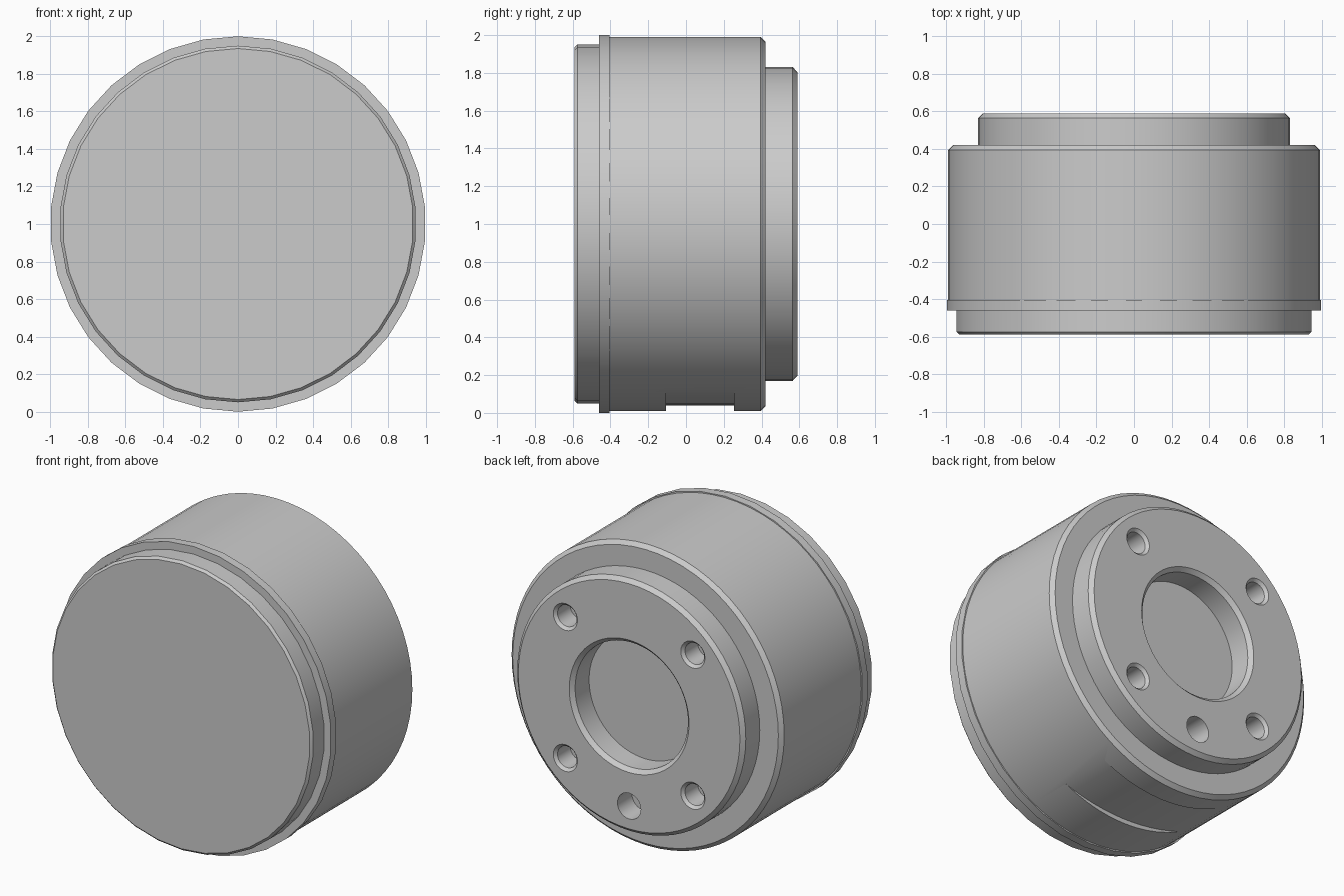
import bpy, bmesh, math
from mathutils import Matrix, Vector

cube = bpy.data.objects.get("Cube")
if cube:
    bpy.data.objects.remove(cube, do_unlink=True)

# Single plain metal colour
metal = bpy.data.materials.new("grey_metal")
metal.use_nodes = True
grey = (0.6, 0.6, 0.6, 1)
metal.diffuse_color = grey
metal.node_tree.nodes["Principled BSDF"].inputs["Base Color"].default_value = grey


def finish(name, bm):
    bmesh.ops.recalc_face_normals(bm, faces=bm.faces)
    mesh = bpy.data.meshes.new(name)
    bm.to_mesh(mesh)
    bm.free()
    mesh.materials.append(metal)
    obj = bpy.data.objects.new(name, mesh)
    bpy.context.collection.objects.link(obj)
    return obj


def lathe(name, profile, sides, x=0.0, z=1.0):
    """Turn (radius, y) points about a y-parallel axis and cap both ends."""
    bm = bmesh.new()
    rings = []
    for r, y in profile:
        ring = []
        for i in range(sides):
            a = 2 * math.pi * i / sides
            ring.append(bm.verts.new((x + r * math.sin(a), y, z + r * math.cos(a))))
        rings.append(ring)
    for a, b in zip(rings, rings[1:]):
        for i in range(sides):
            j = (i + 1) % sides
            bm.faces.new((a[i], a[j], b[j], b[i]))
    bm.faces.new(rings[0])
    bm.faces.new(rings[-1])
    return finish(name, bm)


def smooth(obj):
    bpy.ops.object.select_all(action='DESELECT')
    bpy.context.view_layer.objects.active = obj
    obj.select_set(True)
    bpy.ops.object.shade_smooth_by_angle(angle=math.radians(25))


def cut(target, cutter):
    cutter.hide_render = True
    bpy.ops.object.select_all(action='DESELECT')
    bpy.context.view_layer.objects.active = target
    target.select_set(True)
    mod = target.modifiers.new("cut", 'BOOLEAN')
    mod.operation = 'DIFFERENCE'
    mod.solver = 'EXACT'
    mod.object = cutter
    bpy.ops.object.modifier_apply(modifier=mod.name)
    bpy.data.objects.remove(cutter, do_unlink=True)


# Front cover with its rim flange
cover = lathe("front_cover", [(0.935, -0.59), (0.95, -0.575), (0.95, -0.46),
                              (1.0, -0.46), (1.0, -0.405), (0.9, -0.405)], 34)

# Main housing, rear boss and central bore
housing = lathe("housing", [(0.99, -0.405), (0.99, 0.395), (0.965, 0.42),
                            (0.83, 0.42), (0.83, 0.565), (0.805, 0.59),
                            (0.435, 0.59), (0.41, 0.565), (0.41, 0.42)], 68)

# Four countersunk bolt holes and one plain hole on the same circle
bolt = 0.655
for angle in (45, 135, 225, 315):
    a = math.radians(angle)
    cut(housing, lathe("bolt_hole", [(0.07, 0.44), (0.07, 0.572), (0.1, 0.602)], 24,
                       bolt * math.sin(a), 1 + bolt * math.cos(a)))
cut(housing, lathe("plain_hole", [(0.085, 0.44), (0.085, 0.65)], 24, 0, 1 - bolt))

# Shallow curved pocket on the underside
bm = bmesh.new()
outline = [(0.6, -0.2), (-0.6, -0.2)]
for i in range(17):
    x = -0.6 + 1.2 * i / 16
    outline.append((x, 1.4 - math.sqrt(1.36 ** 2 - x * x)))
face = bm.faces.new([bm.verts.new((x, -0.105, z)) for x, z in outline])
ext = bmesh.ops.extrude_face_region(bm, geom=[face])
bmesh.ops.translate(bm, vec=(0, 0.36, 0),
                    verts=[v for v in ext["geom"] if isinstance(v, bmesh.types.BMVert)])
cut(housing, finish("pocket", bm))

for part in (cover, housing):
    smooth(part)
